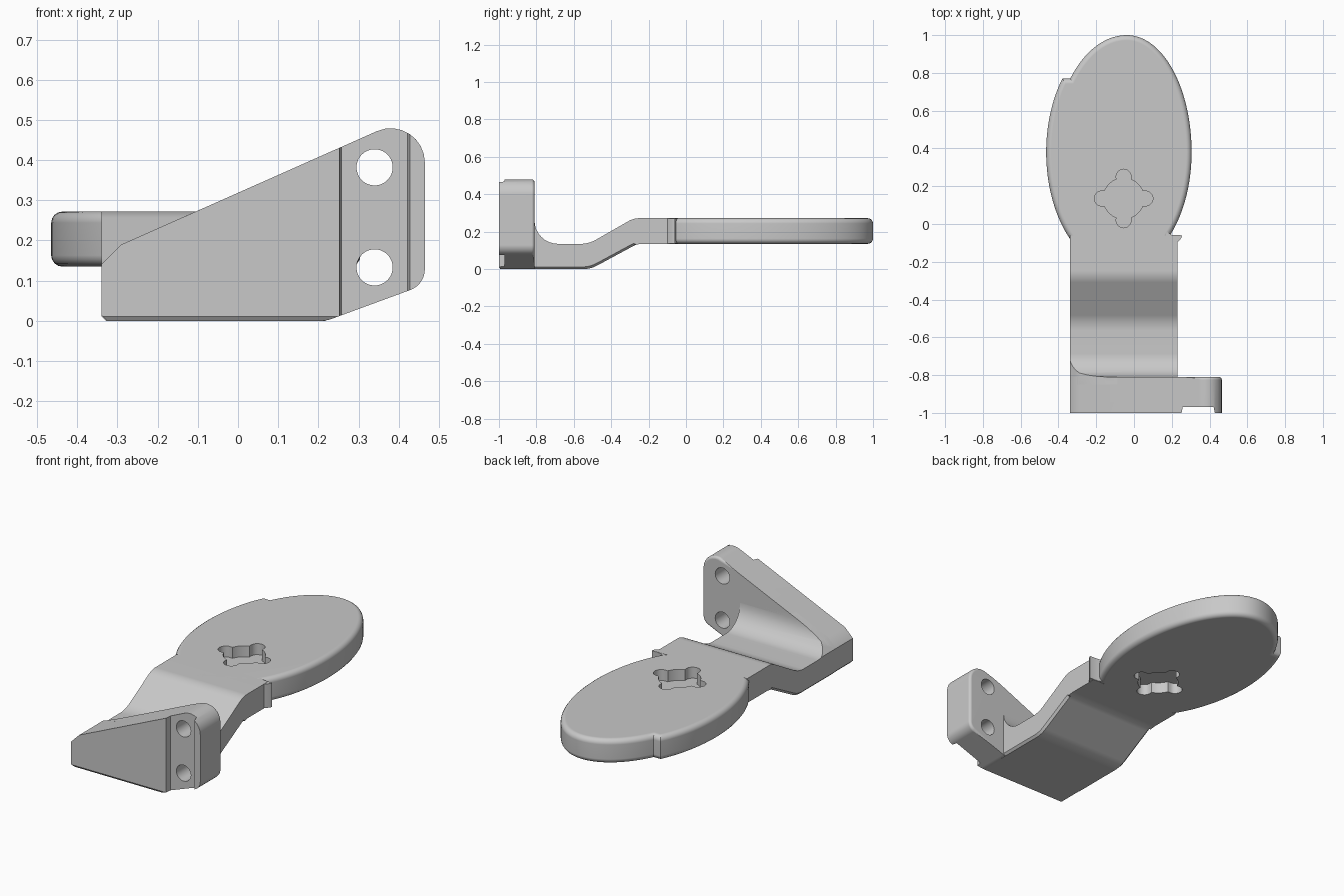
import bpy, bmesh, math
from mathutils import Vector

old = bpy.data.objects.get("Cube")
if old:
    bpy.data.objects.remove(old, do_unlink=True)

grey = bpy.data.materials.new("plain_grey")
grey.use_nodes = True
grey.diffuse_color = (0.58, 0.58, 0.58, 1)
grey.node_tree.nodes["Principled BSDF"].inputs["Base Color"].default_value = grey.diffuse_color

# Where a profile point (u, v) at depth d lands for each extrusion axis
PLACE = {"x": lambda u, v, d: (d, u, v),
         "y": lambda u, v, d: (u, d, v),
         "z": lambda u, v, d: (u, v, d)}


def rounded(corners, steps=8):
    """Turn (u, v, radius) corners into an outline with arcs."""
    out = []
    for i, (u, v, r) in enumerate(corners):
        p = Vector((u, v))
        if not r:
            out.append((u, v))
            continue
        a = (Vector(corners[i - 1][:2]) - p).normalized()
        b = (Vector(corners[(i + 1) % len(corners)][:2]) - p).normalized()
        half = a.angle(b) / 2
        centre = p + (a + b).normalized() * (r / math.sin(half))
        start = (p + a * (r / math.tan(half)) - centre).normalized()
        end = (p + b * (r / math.tan(half)) - centre).normalized()
        for k in range(steps + 1):
            out.append(tuple(centre + start.slerp(end, k / steps) * r))
    return out


def prism(name, outline, axis, lo, hi, edge_rule=None, size=0.0, segments=4):
    """Extrude an outline and bevel the edges that the rule picks."""
    bm = bmesh.new()
    ends = [[bm.verts.new(PLACE[axis](u, v, d)) for u, v in outline] for d in (lo, hi)]
    for ring in ends:
        bm.faces.new(ring)
    n = len(outline)
    for i in range(n):
        j = (i + 1) % n
        bm.faces.new((ends[0][i], ends[0][j], ends[1][j], ends[1][i]))
    bmesh.ops.recalc_face_normals(bm, faces=bm.faces)
    if edge_rule:
        picked = [e for e in bm.edges if edge_rule(e.verts[0].co, e.verts[1].co)]
        bmesh.ops.bevel(bm, geom=picked, offset=size, segments=segments,
                        profile=0.5, affect="EDGES", clamp_overlap=False)
    mesh = bpy.data.meshes.new(name)
    bm.to_mesh(mesh)
    bm.free()
    mesh.materials.append(grey)
    obj = bpy.data.objects.new(name, mesh)
    bpy.context.collection.objects.link(obj)
    return obj


def activate(obj):
    bpy.ops.object.select_all(action="DESELECT")
    obj.select_set(True)
    bpy.context.view_layer.objects.active = obj


def cut(obj, cutter):
    mod = obj.modifiers.new("cut", "BOOLEAN")
    mod.operation = "DIFFERENCE"
    mod.solver = "EXACT"
    mod.object = cutter
    activate(obj)
    bpy.ops.object.modifier_apply(modifier=mod.name)
    bpy.data.objects.remove(cutter, do_unlink=True)


def circle(u, v, r, n=40):
    return [(u + r * math.cos(math.tau * i / n), v + r * math.sin(math.tau * i / n))
            for i in range(n)]


# Oval plate with a small step on its left rim
step = math.pi - math.asin(0.39 / 0.62)
oval = []
for i in range(121):
    t = step + math.tau * i / 120
    shift = 0.042 * (1 - max(math.cos(t), 0)) if t > math.tau else 0
    oval.append((-0.08 + 0.385 * math.cos(t) + shift, 0.38 + 0.62 * math.sin(t)))
plate = prism("oval_plate", oval, "z", 0.135, 0.272,
              lambda a, b: abs(a.z - b.z) < 0.001, 0.028)

# Four-lobed pocket on both faces of the plate, with a thin web between
pocket = []
for i in range(120):
    t = math.tau * i / 120
    off = (t + math.pi / 4) % (math.pi / 2) - math.pi / 4
    r = 0.108
    reach = 0.04 ** 2 - (0.115 * math.sin(off)) ** 2
    if reach > 0:
        r = max(r, 0.115 * math.cos(off) + math.sqrt(reach))
    pocket.append((-0.055 + r * math.cos(t), 0.135 + r * math.sin(t)))
for lo, hi in ((0.21, 0.4), (0.0, 0.197)):
    cut(plate, prism("pocket_cutter", pocket, "z", lo, hi))

# Cranked arm from the bracket up to the plate, chamfered along its underside
arm_side = rounded([(-0.85, 0.0, 0), (-0.51, 0.0, 0.16), (-0.26, 0.135, 0.12),
                    (-0.06, 0.135, 0), (-0.06, 0.272, 0), (-0.28, 0.272, 0.12),
                    (-0.52, 0.135, 0.16), (-0.81, 0.135, 0.125),
                    (-0.81, 0.28, 0), (-0.85, 0.28, 0)])
arm = prism("cranked_arm", arm_side, "x", -0.34, 0.23,
            lambda a, b: abs(a.x - b.x) < 0.001 and a.z + b.z < 0.26, 0.012, 1)
above_slope = [(-0.4, 0.08), (-0.29, 0.19), (0.34, 0.47), (0.34, 0.6), (-0.4, 0.6)]
cut(arm, prism("slope_cutter", above_slope, "y", -1.1, -0.6))

# Little lug where the arm meets the plate
lug = prism("arm_lug", [(0.17, -0.04), (0.2, -0.057), (0.255, -0.06), (0.25, -0.075),
                        (0.228, -0.1), (0.17, -0.1)], "z", 0.136, 0.271)

# Upright bracket block with a sloping top
front = rounded([(-0.34, 0.014, 0), (-0.326, 0.0, 0), (0.22, 0.0, 0.08),
                 (0.465, 0.09, 0.055), (0.465, 0.525, 0.085), (-0.29, 0.19, 0),
                 (-0.34, 0.14, 0)])
bracket = prism("bracket_block", front, "y", -1.0, -0.81,
                lambda a, b: min(a.y, b.y) > -0.82 and min(a.x, b.x) > 0.34, 0.015)
recess = [(0.25, -1.01), (0.258, -0.97), (0.422, -0.97), (0.43, -1.01)]
cut(bracket, prism("recess_cutter", recess, "z", -0.1, 0.6))
for height in (0.382, 0.133):
    cut(bracket, prism("hole_cutter", circle(0.34, height, 0.045), "y", -1.1, -0.7))
# Chamfer along the lower front edge
chamfer = [(-1.01, -0.01), (-0.985, -0.01), (-1.01, 0.025)]
cut(bracket, prism("chamfer_cutter", chamfer, "x", -0.4, 0.26))

for obj in (plate, arm, lug, bracket):
    activate(obj)
    bpy.ops.object.shade_smooth_by_angle(angle=math.radians(32))
    weighted = obj.modifiers.new("flat_face_shading", "WEIGHTED_NORMAL")
    weighted.keep_sharp = True
